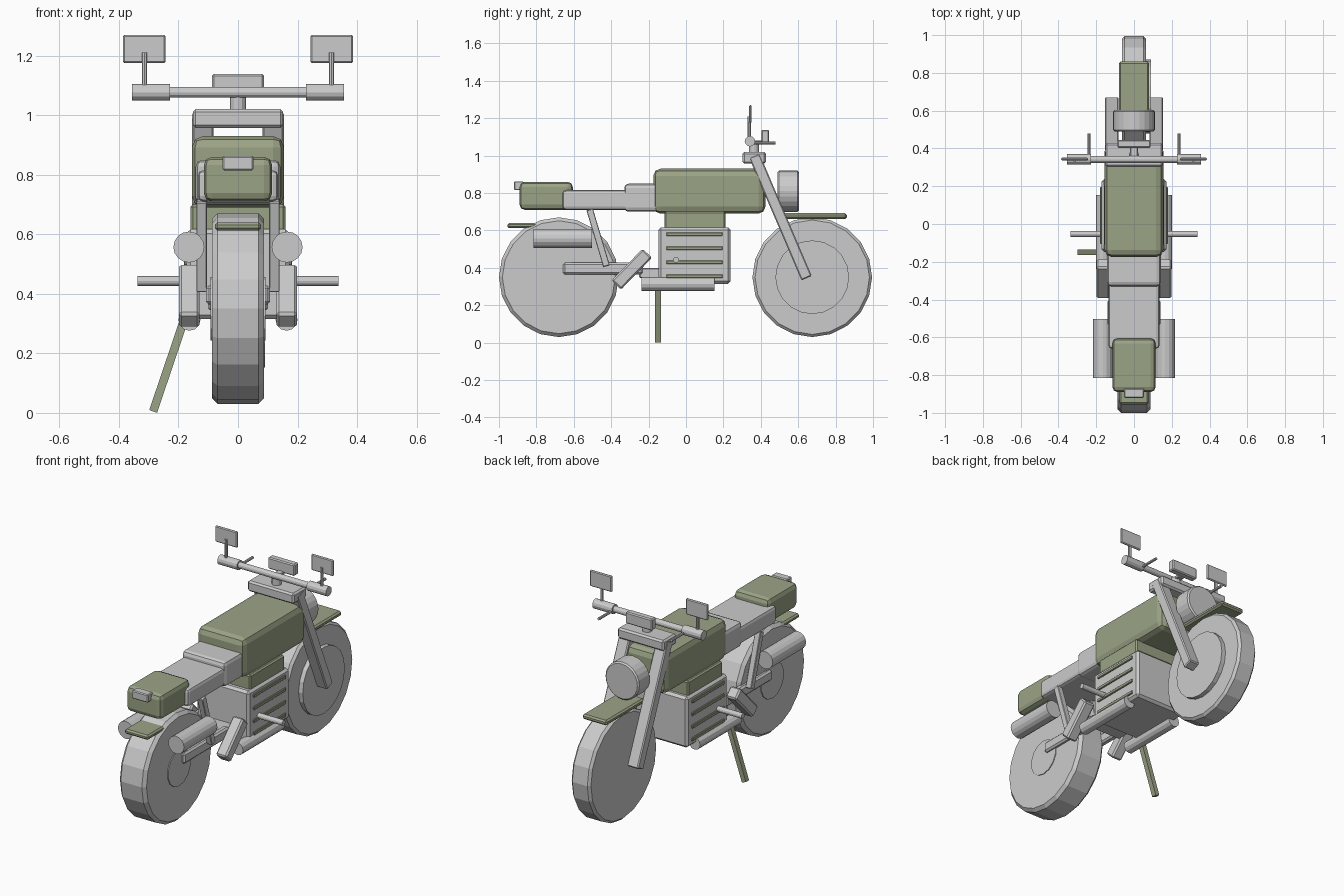
import bpy, bmesh
from mathutils import Vector, Matrix

olive = bpy.data.materials.new("olive_paint")
olive.diffuse_color = (0.33, 0.37, 0.24, 1)


def finish(name, bm, matrix, bevel, segs, mat):
    mesh = bpy.data.meshes.new(name)
    bmesh.ops.transform(bm, matrix=matrix, verts=bm.verts)
    bmesh.ops.recalc_face_normals(bm, faces=bm.faces)
    bm.to_mesh(mesh)
    bm.free()
    ob = bpy.data.objects.new(name, mesh)
    bpy.context.collection.objects.link(ob)
    if mat:
        mesh.materials.append(mat)
    if bevel:
        mod = ob.modifiers.new("edge_bevel", 'BEVEL')
        mod.width, mod.segments = bevel, segs
        mod.limit_method, mod.angle_limit = 'ANGLE', 0.7
    return ob


def box(name, x, y, z, bevel=0.008, segs=1, mat=None):
    """Box from (min, max) ranges."""
    bm = bmesh.new()
    bmesh.ops.create_cube(bm, size=1)
    mid = Vector([(r[0] + r[1]) / 2 for r in (x, y, z)])
    size = [r[1] - r[0] for r in (x, y, z)]
    return finish(name, bm, Matrix.Translation(mid) @ Matrix.Diagonal((*size, 1)), bevel, segs, mat)


def along(a, b):
    a, b = Vector(a), Vector(b)
    rot = (b - a).to_track_quat('Z', 'Y').to_matrix().to_4x4()
    return Matrix.Translation((a + b) / 2) @ rot, (b - a).length


def beam(name, a, b, w, d, bevel=0.006, mat=None):
    """Rectangular bar between two points, w across x, d across its depth."""
    m, length = along(a, b)
    bm = bmesh.new()
    bmesh.ops.create_cube(bm, size=1)
    return finish(name, bm, m @ Matrix.Diagonal((w, d, length, 1)), bevel, 1, mat)


def rod(name, a, b, r, sides=12, bevel=0, mat=None):
    """Cylinder between two points."""
    m, length = along(a, b)
    bm = bmesh.new()
    bmesh.ops.create_cone(bm, cap_ends=True, segments=sides, radius1=r, radius2=r, depth=length)
    return finish(name, bm, m, bevel, 1, mat)


# Wheels, hub and brake disc
rod("front_tyre", (-0.063, 0.675, 0.35), (0.063, 0.675, 0.35), 0.32, 20, 0.014)
rod("rear_tyre", (-0.087, -0.68, 0.35), (0.087, -0.68, 0.35), 0.32, 20, 0.018)
rod("front_brake_disc", (0.0, 0.675, 0.35), (0.09, 0.675, 0.35), 0.197, 20)
rod("rear_hub", (-0.092, -0.68, 0.35), (0.092, -0.68, 0.35), 0.107, 14)

# Bodywork
box("fuel_tank", (-0.155, 0.155), (-0.175, 0.425), (0.69, 0.93), 0.038, 2, olive)
box("rider_seat", (-0.142, 0.142), (-0.33, -0.14), (0.70, 0.85), 0.022, 2)
box("passenger_seat", (-0.135, 0.135), (-0.66, -0.28), (0.71, 0.815), 0.018, 2)
box("tail_cowl", (-0.115, 0.115), (-0.89, -0.605), (0.71, 0.86), 0.028, 2, olive)
box("tail_light", (-0.052, 0.052), (-0.92, -0.87), (0.815, 0.863), 0.005)
box("front_fender", (-0.08, 0.08), (0.5, 0.86), (0.662, 0.692), 0.009, 1, olive)
box("rear_fender", (-0.078, 0.078), (-0.955, -0.6), (0.612, 0.64), 0.009, 1, olive)

# Engine with cooling fins
box("engine_block", (-0.173, 0.173), (-0.147, 0.238), (0.315, 0.617), 0.014)
box("engine_head", (-0.16, 0.16), (-0.115, 0.21), (0.6, 0.70), 0.008, 1, olive)
for i in range(4):
    z = 0.355 + i * 0.075
    box(f"cooling_fin_{i + 1}", (-0.181, 0.181), (-0.105, 0.195), (z - 0.01, z + 0.01), 0.003, 1, olive)
box("swingarm_pivot", (-0.1, 0.1), (-0.25, -0.13), (0.345, 0.40), 0.006)
rod("foot_pegs", (-0.337, -0.053, 0.443), (0.337, -0.053, 0.443), 0.016)

# Steering head, handlebar, gauge and headlight
box("fork_clamp", (-0.152, 0.152), (0.303, 0.428), (0.957, 1.02), 0.01)
rod("steering_stem", (0, 0.363, 1.0), (0, 0.363, 1.075), 0.027)
rod("handlebar", (-0.355, 0.342, 1.077), (0.355, 0.342, 1.077), 0.018)
box("gauge", (-0.087, 0.087), (0.403, 0.445), (1.07, 1.138), 0.006)
box("gauge_bracket", (-0.02, 0.02), (0.345, 0.41), (1.062, 1.08), 0.003)
rod("headlight", (0, 0.49, 0.81), (0, 0.603, 0.81), 0.111, 24, 0.008)

# Parts on both sides
for side, s in (("right", 1), ("left", -1)):
    beam(f"{side}_fork_leg", (s * 0.118, 0.365, 1.0), (s * 0.118, 0.645, 0.345), 0.072, 0.06)
    rod(f"{side}_grip", (s * 0.228, 0.342, 1.077), (s * 0.356, 0.342, 1.077), 0.028)
    rod(f"{side}_lever", (s * 0.238, 0.345, 1.068), (s * 0.238, 0.478, 1.068), 0.008, 8)
    rod(f"{side}_mirror_stem", (s * 0.314, 0.338, 1.08), (s * 0.314, 0.338, 1.21), 0.009, 8)
    box(f"{side}_mirror", sorted((s * 0.243, s * 0.387)), (0.337, 0.351), (1.175, 1.27), 0.005)
    rod(f"{side}_muffler", (s * 0.165, -0.815, 0.557), (s * 0.165, -0.503, 0.557), 0.052, 16)
    rod(f"{side}_lower_pipe", (s * 0.163, -0.238, 0.313), (s * 0.163, 0.153, 0.313), 0.037)
    beam(f"{side}_angled_pipe", (s * 0.164, -0.373, 0.308), (s * 0.164, -0.207, 0.478), 0.07, 0.07, 0.009)
    beam(f"{side}_swingarm", (s * 0.088, -0.657, 0.396), (s * 0.088, -0.23, 0.396), 0.04, 0.064, 0.01)
    beam(f"{side}_shock", (s * 0.122, -0.515, 0.712), (s * 0.122, -0.425, 0.41), 0.036, 0.036, 0.003)

# Kickstand on the left
beam("kickstand", (-0.285, -0.15, 0.005), (-0.175, -0.15, 0.33), 0.03, 0.028, 0, olive)
